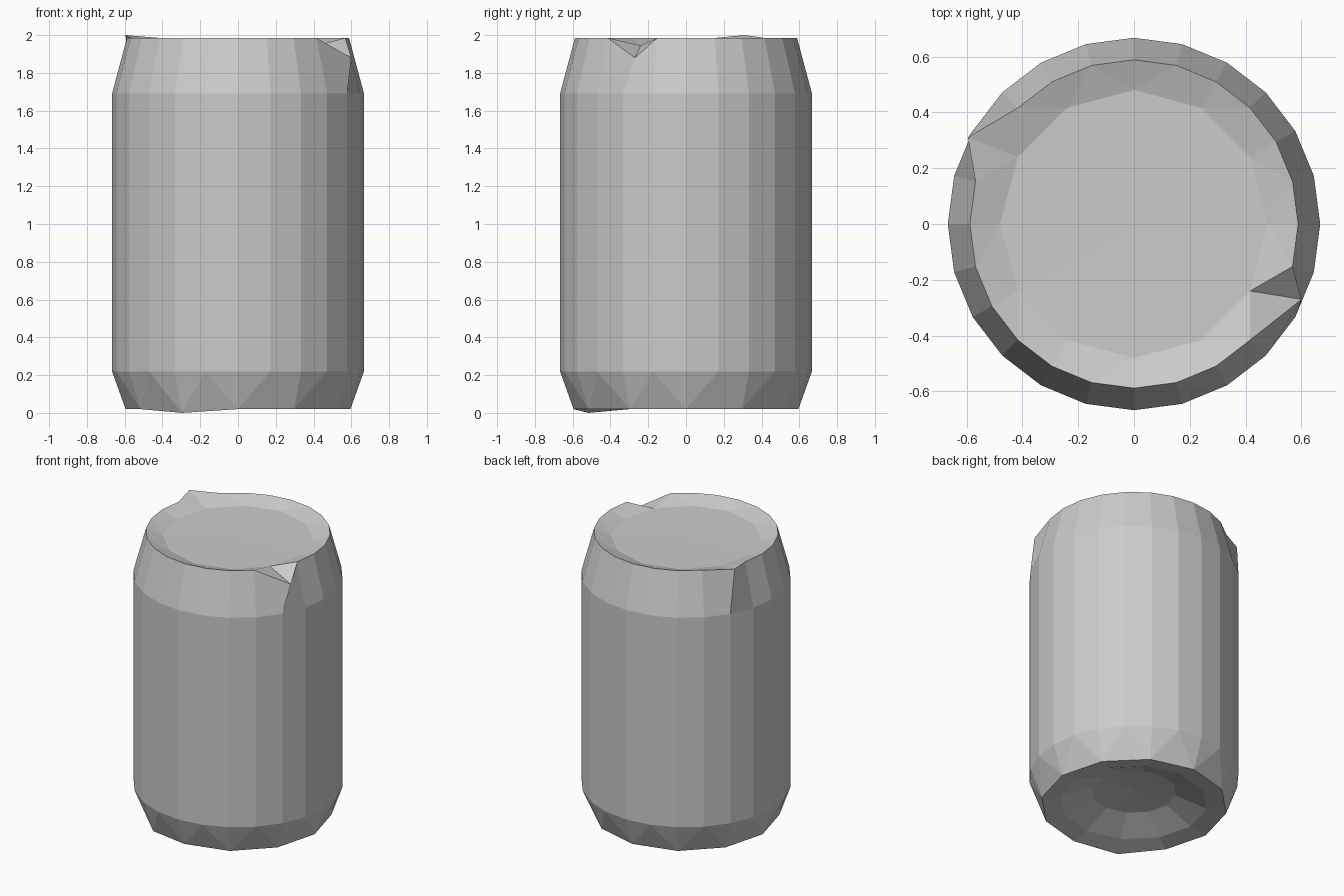
import bpy, bmesh
from math import sin, cos, pi

if "Cube" in bpy.data.objects:
    bpy.data.objects.remove(bpy.data.objects["Cube"])


def ring(bm, radius, z, sides, turn=0.0):
    return [bm.verts.new((radius * cos(2 * pi * (i + turn) / sides),
                          radius * sin(2 * pi * (i + turn) / sides), z)) for i in range(sides)]


def bridge(bm, low, high):
    # joins two rings of equal count with quads
    n = len(low)
    for i in range(n):
        j = (i + 1) % n
        bm.faces.new((low[i], low[j], high[j], high[i]))


def bridge_half(bm, full, half):
    # joins a ring to one with half as many points, as faceted triangles
    n = len(full)
    for k in range(len(half)):
        a, b, c = full[2 * k - 1], full[2 * k], full[(2 * k + 1) % n]
        h, h2 = half[k], half[(k + 1) % len(half)]
        bm.faces.new((a, b, h))
        bm.faces.new((b, c, h))
        bm.faces.new((c, h2, h))


def cap(bm, loop, z):
    centre = bm.verts.new((0, 0, z))
    for i in range(len(loop)):
        bm.faces.new((loop[i], loop[(i + 1) % len(loop)], centre))


def finish(bm, name):
    bmesh.ops.recalc_face_normals(bm, faces=bm.faces)
    mesh = bpy.data.meshes.new(name)
    bm.to_mesh(mesh)
    bm.free()
    bpy.context.collection.objects.link(bpy.data.objects.new(name, mesh))


SIDES = 24
bm = bmesh.new()

# straight wall
wall_low = ring(bm, 0.667, 0.22, SIDES)
wall_high = ring(bm, 0.667, 1.69, SIDES)
bridge(bm, wall_low, wall_high)

# tapered shoulder and bent rim
rim = ring(bm, 0.588, 1.985, SIDES)
bridge(bm, wall_high, rim)
rim[10].co = (-0.595, 0.31, 2.0)
rim[22].co = (0.60, -0.27, 1.88)

# shallow recessed lid
lid = ring(bm, 0.48, 1.945, SIDES // 2)
bridge_half(bm, rim, lid)
cap(bm, lid, 1.94)

# faceted foot with a hollow underside
foot = ring(bm, 0.595, 0.02, SIDES // 2)
bridge_half(bm, wall_low, foot)
inner = ring(bm, 0.47, 0.04, SIDES // 2)
dome = ring(bm, 0.27, 0.12, SIDES // 2)
bridge(bm, foot, inner)
bridge(bm, inner, dome)
cap(bm, dome, 0.14)
foot[8].co.z = 0.0

finish(bm, "drink_can")
